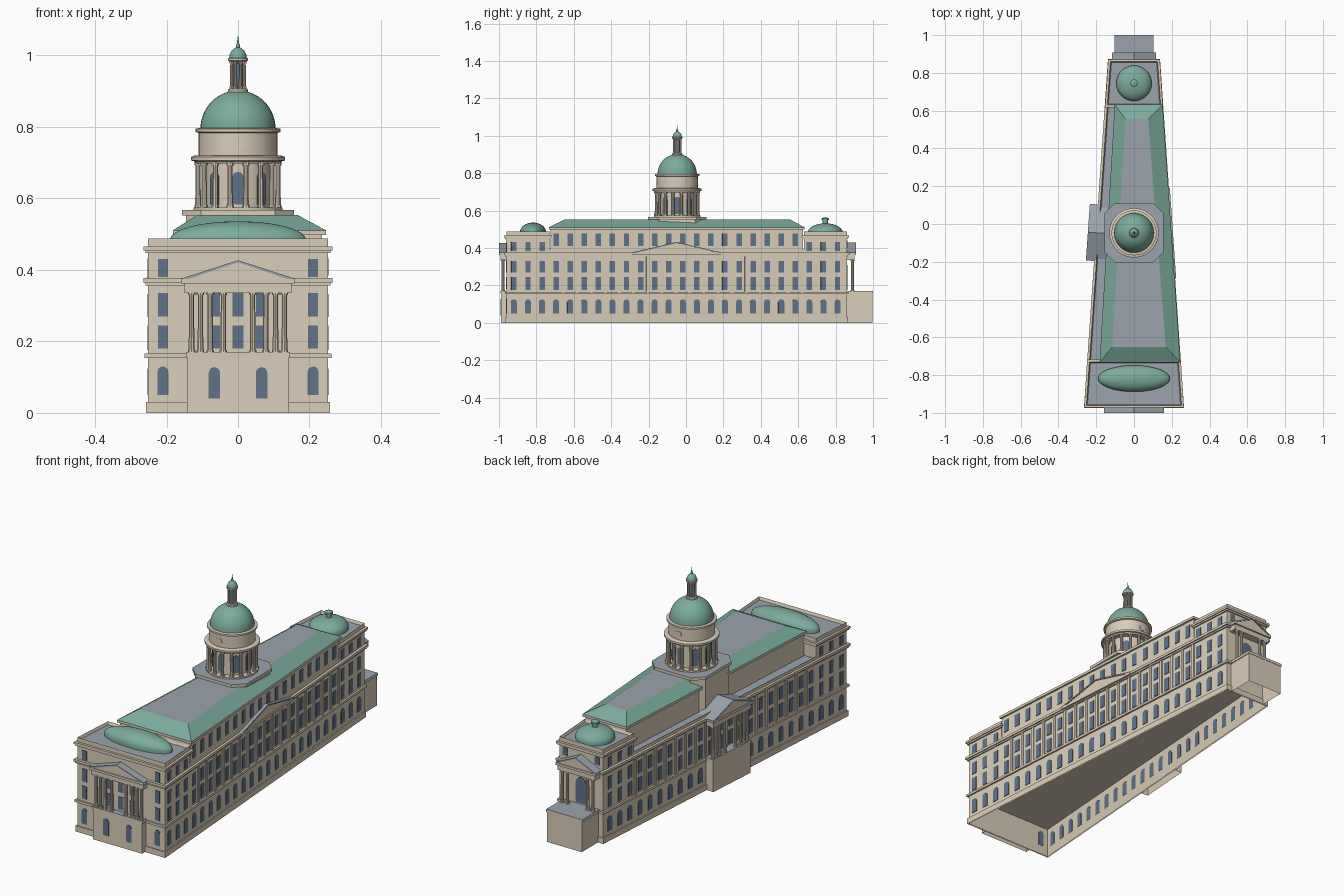
import bpy, bmesh, math
from mathutils import Matrix, Vector

cube = bpy.data.objects.get("Cube")
if cube:
    bpy.data.objects.remove(cube, do_unlink=True)


def material(name, rgb):
    m = bpy.data.materials.new(name)
    m.use_nodes = True
    m.diffuse_color = (*rgb, 1)
    m.node_tree.nodes["Principled BSDF"].inputs["Base Color"].default_value = (*rgb, 1)
    return m


STONE = material("sandstone", (0.70, 0.62, 0.49))
TRIM = material("pale stone", (0.70, 0.61, 0.49))
GLASS = material("blue glass", (0.12, 0.17, 0.25))
COPPER = material("green copper", (0.20, 0.41, 0.335))
SLATE = material("grey roof", (0.33, 0.37, 0.42))

Y0, Y1 = -0.96, 0.86          # front and back walls
WF, WB = 0.252, 0.125         # half widths there
TOWER = Vector((0, -0.047, 0))


def half(y):
    return WF + (WB - WF) * (y - Y0) / (Y1 - Y0)


def finish(name, bm, mat, top=None, smooth=False):
    bmesh.ops.recalc_face_normals(bm, faces=bm.faces)
    if top:
        for f in bm.faces:
            f.material_index = int(f.normal.z > 0.95)
    me = bpy.data.meshes.new(name)
    bm.to_mesh(me)
    bm.free()
    for m in (mat, top):
        if m:
            me.materials.append(m)
    ob = bpy.data.objects.new(name, me)
    bpy.context.collection.objects.link(ob)
    if smooth:
        bpy.ops.object.select_all(action='DESELECT')
        ob.select_set(True)
        bpy.context.view_layer.objects.active = ob
        bpy.ops.object.shade_smooth_by_angle(angle=math.radians(35))
    return ob


def loft(bm, a, b, floor=True, roof=True):
    va, vb = [bm.verts.new(p) for p in a], [bm.verts.new(p) for p in b]
    if floor:
        bm.faces.new(va)
    for i in range(len(va)):
        j = (i + 1) % len(va)
        bm.faces.new((va[i], va[j], vb[j], vb[i]))
    return bm.faces.new(vb) if roof else None


def at(loop, z):
    return [(x, y, z) for x, y in loop]


def prism(name, loop, z0, z1, mat, top=None, upper=None, rim=0, sink=0, floor=True):
    """Vertical solid on a plan outline; rim and sink make a parapet."""
    bm = bmesh.new()
    face = loft(bm, at(loop, z0), at(upper or loop, z1), floor)
    if rim:
        bmesh.ops.recalc_face_normals(bm, faces=bm.faces)
        bmesh.ops.inset_region(bm, faces=[face], thickness=rim)
        for v in face.verts:
            v.co.z -= sink
    ob = finish(name, bm, mat, top)
    if rim:
        for p in ob.data.polygons:
            if p.center.z > z1 - 0.001:
                p.material_index = 0


def plan(y0, y1, off=0.0):
    a, b = half(y0) + off, half(y1) + off
    return [(-a, y0 - off), (a, y0 - off), (b, y1 + off), (-b, y1 + off)]


def frame(side, s=0.0):
    """Local axes on a wall: along, outward, up."""
    if side in ("front", "back"):
        n = Vector((0, -1 if side == "front" else 1, 0))
        o = Vector((s, Y0 if side == "front" else Y1, 0))
    else:
        sign = 1 if side == "east" else -1
        n = Vector((sign * (Y1 - Y0), WF - WB, 0)).normalized()
        o = Vector((sign * half(s), s, 0))
    return wall_matrix(o, n)


def wall_matrix(o, n):
    up = Vector((0, 0, 1))
    m = Matrix((n.cross(up), n, up)).transposed().to_4x4()
    m.translation = o
    return m


def profile(bm, m, pts, n0, n1):
    loft(bm, *[[m @ Vector((t, n, z)) for t, z in pts] for n in (n0, n1)])


def box(bm, m, t, n0, n1, z0, z1, floor=True):
    plan_pts = ((-t, n0), (t, n0), (t, n1), (-t, n1))
    loft(bm, *[[m @ Vector((x, y, z)) for x, y in plan_pts] for z in (z0, z1)], floor)


def window(bm, m, w, z0, z1, arched=False, out=0.003):
    h = w / 2
    pts = [(-h, z0), (h, z0)]
    if arched:
        pts += [(h * math.cos(a), z1 - h + h * math.sin(a))
                for a in [math.pi * k / 6 for k in range(7)]]
    else:
        pts += [(h, z1), (-h, z1)]
    profile(bm, m, pts, out - 0.004, out)


def column(bm, p, r, z0, z1, seg=10):
    m = Matrix.Translation((p[0], p[1], (z0 + z1) / 2))
    bmesh.ops.create_cone(bm, cap_ends=True, segments=seg, radius1=r, radius2=r * 0.85,
                          depth=z1 - z0, matrix=m)
    for z in (z0 + 0.004, z1 - 0.004):
        bmesh.ops.create_cone(bm, cap_ends=True, segments=seg, radius1=r * 1.3, radius2=r * 1.3,
                              depth=0.008, matrix=Matrix.Translation((p[0], p[1], z)))


def lathe(name, c, prof, mat, seg=40, scale=(1, 1)):
    bm = bmesh.new()
    rings = [[bm.verts.new((c[0] + r * scale[0] * math.cos(2 * math.pi * k / seg),
                            c[1] + r * scale[1] * math.sin(2 * math.pi * k / seg), z))
              for k in range(seg)] for r, z in prof]
    bm.faces.new(rings[0])
    bm.faces.new(rings[-1])
    for a, b in zip(rings, rings[1:]):
        for k in range(seg):
            j = (k + 1) % seg
            bm.faces.new((a[k], a[j], b[j], b[k]))
    finish(name, bm, mat, smooth=True)


def dome(r, z0, h, n=10):
    return [(max(r * math.cos(a), 0.0005), z0 + h * math.sin(a))
            for a in [math.pi / 2 * k / n for k in range(n + 1)]]


# Main block, open underneath up to the first floor, with a plinth band
prism("main_block", plan(Y0, Y1), 0, 0.393, STONE, SLATE, rim=0.008, sink=0.012, floor=False)
bm = bmesh.new()
outer, inner = plan(Y0, Y1, 0.006), plan(Y0, Y1)
loft(bm, at(outer, 0), at(outer, 0.03), floor=False, roof=False)
loft(bm, at(outer, 0.03), at(inner, 0.03), floor=False, roof=False)
bmesh.ops.remove_doubles(bm, verts=bm.verts, dist=0.0001)
finish("plinth", bm, STONE)
prism("string_course", plan(Y0, Y1, 0.009), 0.154, 0.166, TRIM)
prism("main_cornice", plan(Y0, Y1, 0.013), 0.364, 0.377, TRIM)
prism("main_cornice_bed", plan(Y0, Y1, 0.007), 0.356, 0.364, TRIM)

# End pavilions and set-back attic
for name, a, b in (("front", Y0, -0.73), ("back", 0.63, Y1)):
    prism(name + "_pavilion", plan(a, b), 0.37, 0.488, STONE, SLATE, rim=0.008, sink=0.015)
    prism(name + "_pavilion_cornice", plan(a, b, 0.012), 0.455, 0.466, TRIM)
    prism(name + "_pavilion_cornice_bed", plan(a, b, 0.007), 0.447, 0.455, TRIM)
AF, AB = -0.725, 0.625
attic = [(-0.17, AF), (half(AF), AF), (half(AB), AB), (-0.092, AB)]
eave = [(-0.182, AF - 0.008), (half(AF) + 0.01, AF - 0.008),
        (half(AB) + 0.01, AB + 0.008), (-0.102, AB + 0.008)]
ridge = [(-0.115, -0.65), (0.168, -0.65), (0.075, 0.555), (-0.045, 0.555)]
prism("attic_storey", attic, 0.37, 0.505, STONE)
prism("attic_cornice", eave, 0.498, 0.511, TRIM)
prism("hipped_roof", eave, 0.511, 0.553, COPPER, SLATE, upper=ridge)

# Windows and flat pilasters along both long sides
glass, strips = bmesh.new(), bmesh.new()
COUNT = 24
for side in ("east", "west"):
    for i in range(COUNT):
        y = -0.92 + 1.73 * i / (COUNT - 1)
        m = frame(side, y)
        window(glass, m, 0.032, 0.05, 0.126, True)
        window(glass, m, 0.029, 0.176, 0.245)
        window(glass, m, 0.029, 0.268, 0.332)
        middle = AF < y < AB
        if not middle:
            window(glass, m, 0.029, 0.385, 0.432)
        elif side == "east":
            window(glass, m, 0.029, 0.412, 0.478)
        if middle:
            box(strips, frame(side, y + 0.0375), 0.007, -0.001, 0.005, 0.166, 0.357)

# Windows on the short ends
for x in (-0.21, 0.21):
    m = frame("front", x)
    window(glass, m, 0.03, 0.05, 0.13, True)
    for a, b in ((0.18, 0.245), (0.27, 0.335), (0.38, 0.43)):
        window(glass, m, 0.028, a, b)
for x in (-0.066, 0, 0.066):
    window(glass, frame("front", x), 0.03, 0.18, 0.245)
    window(glass, frame("front", x), 0.03, 0.27, 0.335)
    if x:
        window(glass, frame("front", x), 0.032, 0.04, 0.128, True, out=0.033)
window(glass, frame("back"), 0.06, 0.176, 0.31, True)
for x in (-0.092, 0.092):
    window(glass, frame("back", x), 0.026, 0.4, 0.44)
finish("wall_windows", glass, GLASS)
finish("pilasters", strips, TRIM)


def gable(name, m, w, n0, n1, apex):
    """Pediment with two thin roof slopes."""
    z = 0.368
    bm = bmesh.new()
    box(bm, m, w, n0, n1, z - 0.006, z + 0.006)
    profile(bm, m, [(-w, z), (w, z), (0, apex - 0.006)], n0, n1 - 0.004)
    finish(name + "_pediment", bm, TRIM)
    bm = bmesh.new()
    for s in (-1, 1):
        profile(bm, m, [(s * w, z), (s * w, z + 0.008), (0, apex), (0, apex - 0.006)], n0, n1)
    finish(name + "_roof", bm, TRIM, SLATE).data.polygons.foreach_set(
        "material_index", [1] * 12)


def portico(name, m, w, out, base_w, base_out, cols, col_out, inner, apex):
    bm = bmesh.new()
    box(bm, m, base_w, 0, base_out, 0, 0.16, floor=False)
    finish(name + "_base", bm, STONE, SLATE)
    bm = bmesh.new()
    box(bm, m, base_w + 0.004, -0.01, base_out + 0.002, 0.156, 0.17)
    finish(name + "_base_course", bm, TRIM, SLATE)
    bm = bmesh.new()
    for t in cols:
        column(bm, m @ Vector((t, col_out, 0)), 0.0085, 0.168, 0.338)
    finish(name + "_columns", bm, TRIM, smooth=True)
    bm = bmesh.new()
    box(bm, m, w - 0.008, -0.01, out - 0.008, 0.336, 0.364)
    finish(name + "_entablature", bm, TRIM)
    gable(name, m, w, -inner, out, apex)


pairs = [s * t for s in (-1, 1) for t in (0.041, 0.078, 0.105, 0.13)]
portico("front_portico", frame("front"), 0.158, 0.04, 0.142, 0.03, pairs, 0.019, 0.01, 0.427)
portico("side_portico", frame("west", -0.047), 0.15, 0.056, 0.14, 0.045, pairs, 0.034, 0.05, 0.432)
portico("back_portico", frame("back"), 0.116, 0.048, 0.1, 0.138,
        (-0.088, -0.058, 0.058, 0.088), 0.03, 0.01, 0.43)
gable("relief_gable", frame("east", -0.05), 0.24, -0.01, 0.018, 0.432)

# Roof domes over the end pavilions
lathe("front_oval_dome", (0, -0.818), [(1, 0.47)] + dome(1, 0.485, 0.051), COPPER, 48, (0.19, 0.07))
lathe("back_dome", (0, 0.745), [(0.094, 0.47)] + dome(0.094, 0.482, 0.05), COPPER)
lathe("back_dome_finial", (0, 0.745), [(0.014, 0.525), (0.014, 0.55), (0.02, 0.55), (0.02, 0.558),
                                       (0.008, 0.564)], COPPER, 16)


# Octagonal tower base
def octagon(r, c):
    return [(TOWER.x + sx * a, TOWER.y + sy * b) for sx, sy, a, b in
            ((1, 1, r, r - c), (1, 1, r - c, r), (-1, 1, r - c, r), (-1, 1, r, r - c),
             (-1, -1, r, r - c), (-1, -1, r - c, r), (1, -1, r - c, r), (1, -1, r, r - c))]


prism("tower_base", octagon(0.146, 0.05), 0.375, 0.556, STONE)
prism("tower_base_slab", octagon(0.156, 0.052), 0.552, 0.567, TRIM, SLATE)

# Colonnaded drum
lathe("drum_core", TOWER, [(0.125, 0.56), (0.125, 0.574), (0.092, 0.574), (0.092, 0.705)], TRIM)
lathe("drum_entablature", TOWER, [(0.12, 0.698), (0.123, 0.704), (0.131, 0.706), (0.131, 0.716),
                                  (0.122, 0.72), (0.11, 0.72), (0.11, 0.783), (0.119, 0.786),
                                  (0.119, 0.795), (0.106, 0.797)], TRIM)
shafts, glass, rings = bmesh.new(), bmesh.new(), bmesh.new()
for k in range(16):
    a = math.pi * (k + 0.5) / 8
    column(shafts, TOWER + Vector((math.cos(a), math.sin(a), 0)) * 0.114, 0.0085, 0.573, 0.7)
for k in range(8):
    n = Vector((math.cos(math.pi * k / 4), math.sin(math.pi * k / 4), 0))
    window(glass, wall_matrix(TOWER + n * 0.091, n), 0.032, 0.583, 0.674, True)
for s in (-1, 1):
    n = Vector((0, s, 0))
    oval = [(0.018 * math.cos(b), 0.75 + 0.015 * math.sin(b))
            for b in [math.pi * j / 8 for j in range(16)]]
    profile(rings, wall_matrix(TOWER + n * 0.109, n), oval, -0.004, 0.003)
finish("drum_columns", shafts, TRIM, smooth=True)
finish("drum_windows", glass, GLASS)
finish("drum_medallions", rings, TRIM)

# Great dome, lantern and spire
lathe("great_dome", TOWER, dome(0.105, 0.795, 0.107, 14), COPPER)
lathe("lantern_floor", TOWER, [(0.028, 0.893), (0.028, 0.904), (0.024, 0.908)], TRIM, 24)
lathe("lantern_glass", TOWER, [(0.015, 0.9), (0.015, 0.987)], GLASS, 16)
shafts = bmesh.new()
for k in range(8):
    a = math.pi * (k + 0.5) / 4
    column(shafts, TOWER + Vector((math.cos(a), math.sin(a), 0)) * 0.0195, 0.0042, 0.905, 0.986, 8)
finish("lantern_columns", shafts, TRIM, smooth=True)
lathe("lantern_cornice", TOWER, [(0.024, 0.983), (0.028, 0.986), (0.028, 0.992), (0.022, 0.994)], TRIM, 24)
lathe("lantern_dome", TOWER, [(0.025, 0.992), (0.023, 1.003), (0.018, 1.013), (0.01, 1.02),
                              (0.005, 1.023)], COPPER, 24)
lathe("spire", TOWER, [(0.005, 1.02), (0.006, 1.028), (0.003, 1.034), (0.0005, 1.055)], COPPER, 12)
